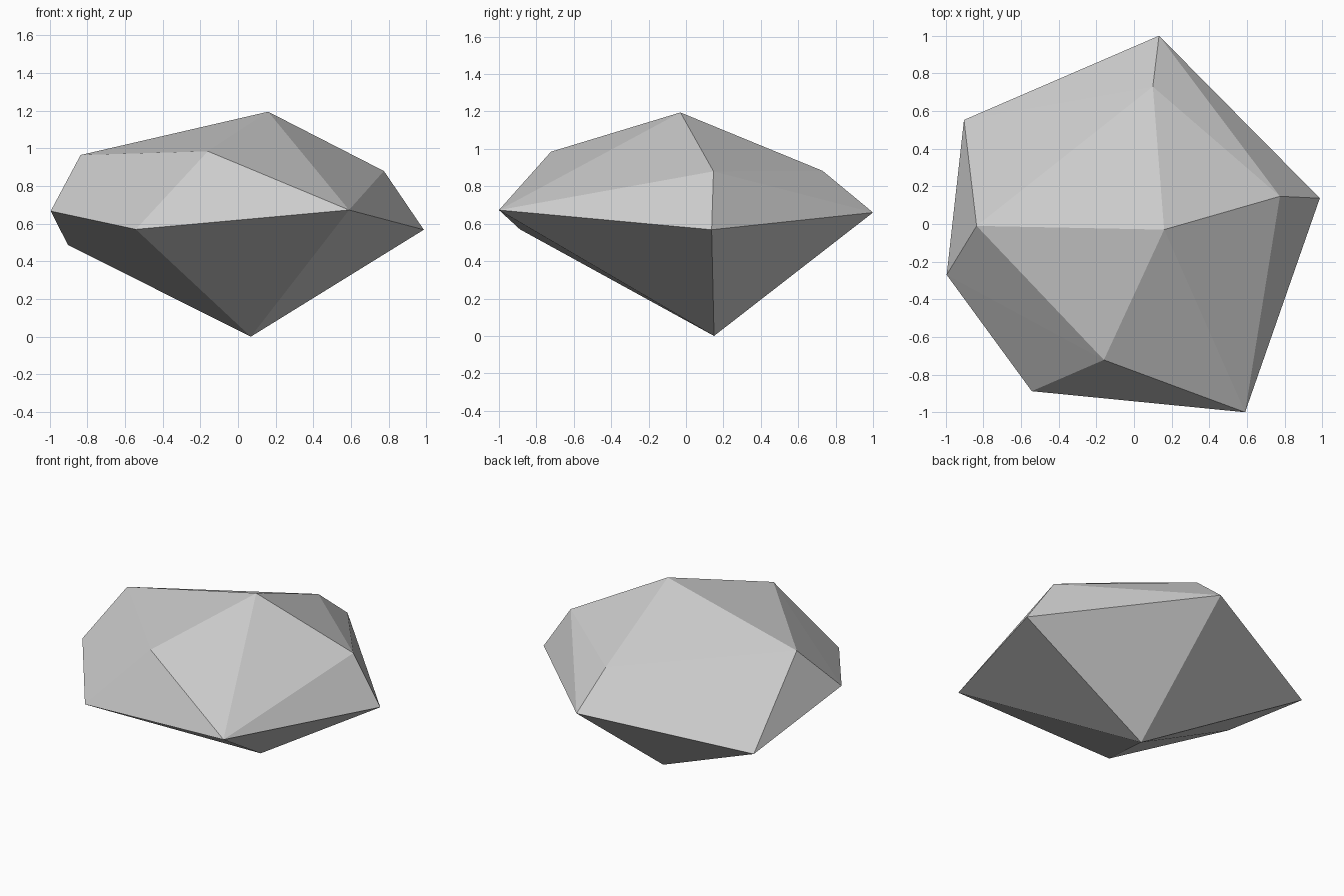
import bpy
import bmesh

cube = bpy.data.objects.get("Cube")
if cube:
    bpy.data.objects.remove(cube, do_unlink=True)

# Corners of the rough stone, from the crown down to the base
crown = [(0.16, -0.03, 1.195), (-0.836, -0.01, 0.965), (-0.16, -0.722, 0.985),
         (0.775, 0.147, 0.88), (0.10, 0.73, 0.883)]
girdle = [(0.133, 1.0, 0.66), (-0.903, 0.553, 0.487), (-0.995, -0.27, 0.667),
          (-0.543, -0.888, 0.57), (0.59, -1.0, 0.673), (0.987, 0.137, 0.568)]
base = [(0.068, 0.15, 0.0)]

# Flat grey stone
grey = bpy.data.materials.new("stone_grey")
grey.use_nodes = True
colour = (0.6, 0.6, 0.6, 1.0)
grey.diffuse_color = colour
grey.node_tree.nodes["Principled BSDF"].inputs["Base Color"].default_value = colour

# Wrap the corners in flat triangular facets
bm = bmesh.new()
for corner in crown + girdle + base:
    bm.verts.new(corner)
bmesh.ops.convex_hull(bm, input=bm.verts[:])
bmesh.ops.recalc_face_normals(bm, faces=bm.faces[:])
mesh = bpy.data.meshes.new("rock")
bm.to_mesh(mesh)
bm.free()
mesh.materials.append(grey)
rock = bpy.data.objects.new("rock", mesh)
bpy.context.collection.objects.link(rock)
